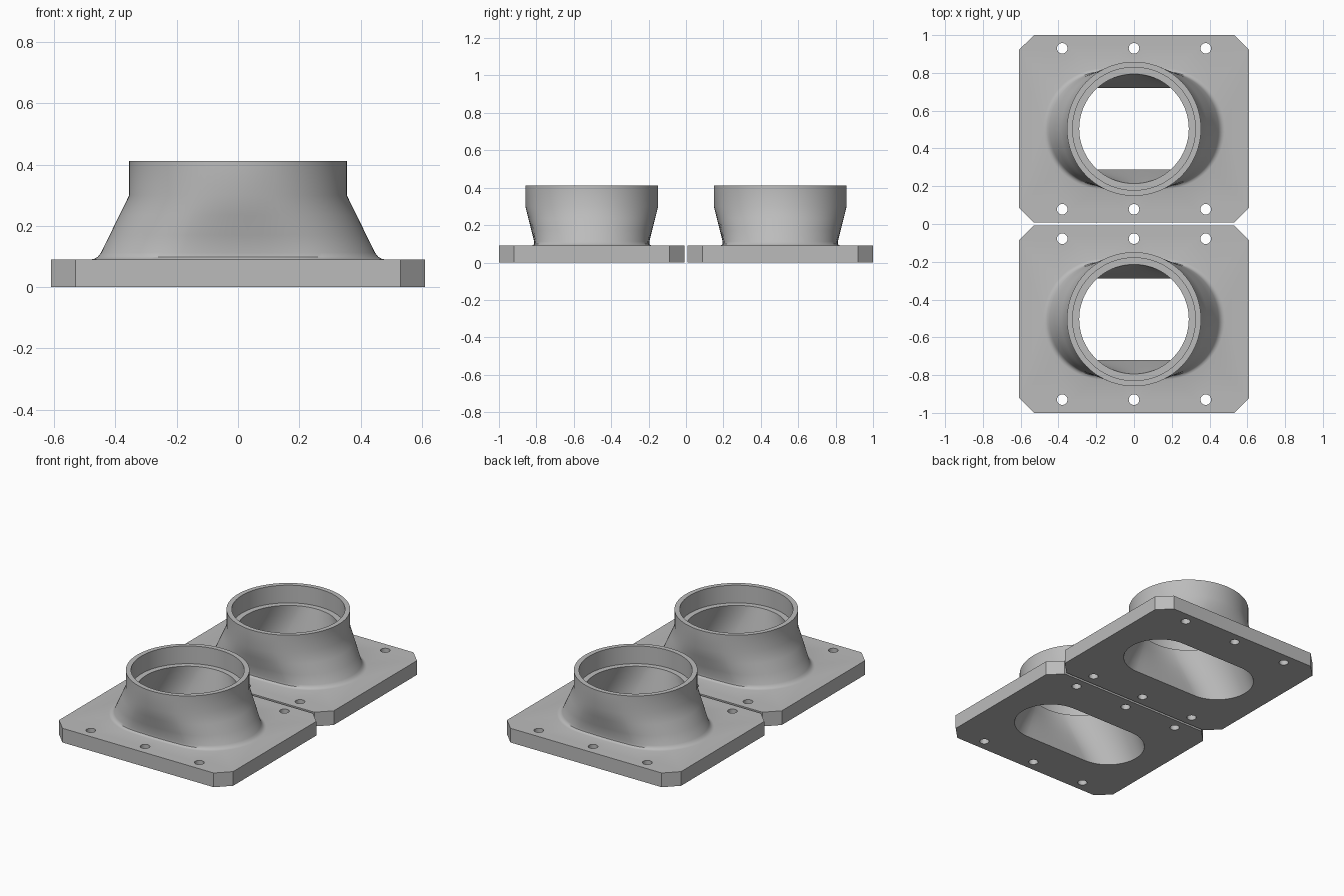
import bpy, bmesh, math
from mathutils import Vector

if "Cube" in bpy.data.objects:
    bpy.data.objects.remove(bpy.data.objects["Cube"])

SEG = 24                 # segments per quarter-like arc of the tube
HX, HY, T, C = 0.61, 0.496, 0.09, 0.08   # plate half sizes, thickness, corner cut
STRAIGHT = 0.2225        # half length of the slot's straight part
Z_NECK, Z_TOP = 0.30, 0.412

grey = bpy.data.materials.new("light grey")
grey.diffuse_color = (0.5, 0.5, 0.5, 1)
grey.use_nodes = True
grey.node_tree.nodes["Principled BSDF"].inputs["Base Color"].default_value = grey.diffuse_color


def section(r_slot, r_round, z, t, grow=0.0):
    """Ring blended from a slot (t=0) to a circle (t=1)."""
    pts, spread = [], math.radians(20)
    for side in (0, 1):
        base = side * math.pi
        cx = STRAIGHT * (1 if side == 0 else -1)
        # rounded end
        for i in range(2 * SEG + 1):
            f = i / (2 * SEG) - 0.5
            a = base + f * math.pi
            b = base + f * (math.pi - 2 * spread)
            slot = Vector((cx + (r_slot + grow) * math.cos(a), (r_slot + grow) * math.sin(a), z))
            ring = Vector(((r_round + grow) * math.cos(b), (r_round + grow) * math.sin(b), z))
            pts.append(slot.lerp(ring, t))
        # straight flank
        for i in range(1, 10):
            f = i / 10
            b = base + math.pi / 2 - spread + f * 2 * spread
            sy = (r_slot + grow) * (1 if side == 0 else -1)
            slot = Vector((cx * (1 - 2 * f), sy, z))
            ring = Vector(((r_round + grow) * math.cos(b), (r_round + grow) * math.sin(b), z))
            pts.append(slot.lerp(ring, t))
    return pts


def circle(x, y, r, z, n=32):
    return [Vector((x + r * math.cos(2 * math.pi * i / n),
                    y + r * math.sin(2 * math.pi * i / n), z)) for i in range(n)]


def outline(z):
    """Rectangle with cut corners."""
    return [Vector((x, y, z)) for x, y in (
        (HX, -HY + C), (HX, HY - C), (HX - C, HY), (-HX + C, HY),
        (-HX, HY - C), (-HX, -HY + C), (-HX + C, -HY), (HX - C, -HY))]


def build_adapter(name, y):
    bm = bmesh.new()

    def skin(rings):
        """Joins a list of rings with quads, returns first and last ring."""
        loops = [[bm.verts.new(p) for p in ring] for ring in rings]
        for lo, hi in zip(loops, loops[1:]):
            n = len(lo)
            for i in range(n):
                bm.faces.new((lo[i], lo[(i + 1) % n], hi[(i + 1) % n], hi[i]))
        return loops[0], loops[-1]

    def fill(loops, normal):
        edges = [bm.edges.get((l[i - 1], l[i])) for l in loops for i in range(len(l))]
        bmesh.ops.triangle_fill(bm, use_beauty=True, use_dissolve=False, edges=edges, normal=normal)

    # plate sides and bolt holes
    walls = [skin([outline(0), outline(T)])]
    for hx in (-0.38, 0, 0.38):
        for hy in (-0.426, 0.426):
            walls.append(skin([circle(hx, hy, 0.028, 0), circle(hx, hy, 0.028, T)]))

    # tube: fillet, tapering outside, collar, rim, socket, ledge, tapering inside
    outer = lambda z, grow=0.0: section(0.28, 0.355, z, min(z / Z_NECK, 1), grow)
    inner = lambda z: section(0.215, 0.29, z, z / Z_NECK)
    rings = [outer(T, 0.022), outer(0.0925, 0.012), outer(0.099, 0.004), outer(0.112)]
    rings += [outer(z) for z in (0.17, 0.235, Z_NECK, Z_TOP)]
    rings += [section(0, 0.325, Z_TOP, 1), section(0, 0.325, Z_NECK, 1)]
    rings += [inner(z) for z in (Z_NECK, 0.225, 0.15, 0.075, 0)]
    foot, slot = skin(rings)

    # plate faces around the openings
    fill([w[1] for w in walls] + [foot], (0, 0, 1))
    fill([w[0] for w in walls] + [slot], (0, 0, -1))
    bmesh.ops.recalc_face_normals(bm, faces=bm.faces)

    mesh = bpy.data.meshes.new(name)
    bm.to_mesh(mesh)
    bm.free()
    mesh.materials.append(grey)
    obj = bpy.data.objects.new(name, mesh)
    obj.location.y = y
    bpy.context.collection.objects.link(obj)
    bpy.ops.object.select_all(action='DESELECT')
    obj.select_set(True)
    bpy.context.view_layer.objects.active = obj
    bpy.ops.object.shade_smooth_by_angle(angle=math.radians(32))


build_adapter("front_flange_adapter", -0.504)
build_adapter("back_flange_adapter", 0.504)
